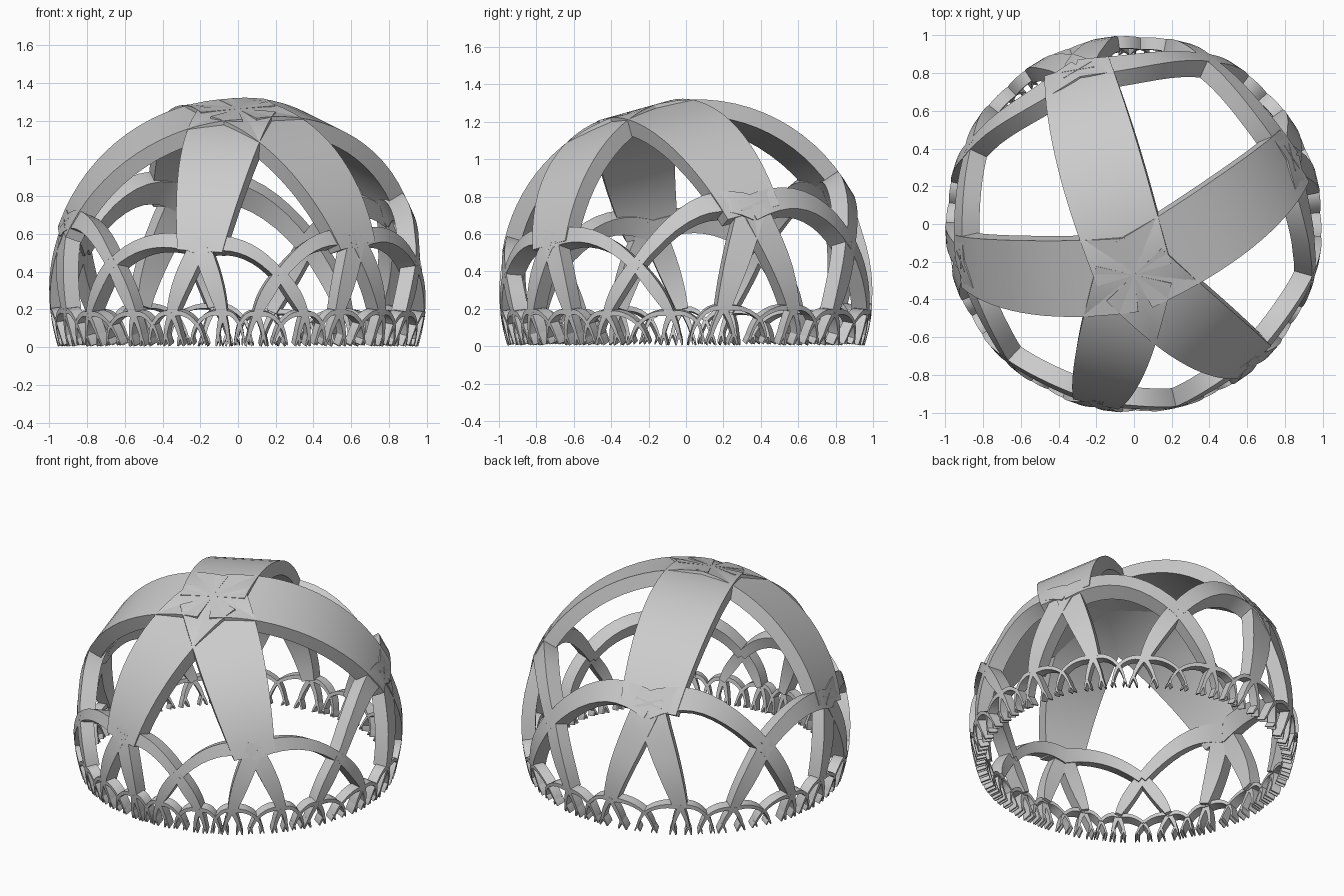
import bpy, bmesh, math
from mathutils import Vector

cube = bpy.data.objects.get("Cube")
if cube:
    bpy.data.objects.remove(cube, do_unlink=True)

CENTRE = Vector((0, 0, 0.3))
grey = bpy.data.materials.new("plain_grey")
grey.use_nodes = True
grey.diffuse_color = (0.6, 0.6, 0.6, 1)
grey.node_tree.nodes["Principled BSDF"].inputs["Base Color"].default_value = (0.6, 0.6, 0.6, 1)


def on_dome(az, z):
    """Point on the unit dome at an azimuth in degrees and a height."""
    h = max(-0.31, min(0.99, z - 0.3))
    r = math.sqrt(1 - h * h)
    bulge = 1 + 0.11 * max(0, min(z, 0.85) - 0.58)
    a = math.radians(az)
    return Vector((r * math.cos(a), r * math.sin(a), h)) * bulge


def bend(a, c, b, n):
    """Curve over the dome between two (azimuth, height) pairs."""
    pts = []
    for i in range(n + 1):
        t = i / n
        u, v, w = (1 - t) ** 2, 2 * t * (1 - t), t * t
        pts.append(on_dome(*(u * a[k] + v * c[k] + w * b[k] for k in (0, 1))))
    return pts


def strap(bm, pts, w0, w1, thick, belly=0.0):
    """Flat strap with square edges lying along the dome."""
    rings, last = [], len(pts) - 1
    for i, p in enumerate(pts):
        t = i / last
        tangent = pts[min(i + 1, last)] - pts[max(i - 1, 0)]
        n = p.normalized()
        side = n.cross(tangent).normalized()
        half = (w0 + (w1 - w0) * t + belly * math.sin(math.pi * t)) / 2
        corners = (p + side * half, p - side * half,
                   p - side * half - n * thick, p + side * half - n * thick)
        rings.append([bm.verts.new(c + CENTRE) for c in corners])
    for r, s in zip(rings, rings[1:]):
        for k in range(4):
            m = (k + 1) % 4
            bm.faces.new((r[k], r[m], s[m], s[k]))
    bm.faces.new(rings[0][::-1])
    bm.faces.new(rings[-1])


def finish(bm, name):
    bmesh.ops.recalc_face_normals(bm, faces=bm.faces)
    mesh = bpy.data.meshes.new(name)
    bm.to_mesh(mesh)
    bm.free()
    mesh.materials.append(grey)
    ob = bpy.data.objects.new(name, mesh)
    bpy.context.collection.objects.link(ob)
    bpy.ops.object.select_all(action='DESELECT')
    ob.select_set(True)
    bpy.context.view_layer.objects.active = ob
    bpy.ops.object.shade_smooth_by_angle(angle=math.radians(30))


# Joints round the dome: upper and middle ones alternate (azimuth, height)
joints = [(23, 0.74), (66, 0.56), (110, 0.82), (155, 0.54), (192, 0.65),
          (227, 0.44), (258, 0.54), (283, 0.38), (311, 0.57), (344, 0.43)]
count = len(joints)


def size(z):
    return max(0.06, 0.09 + 0.3 * (z - 0.53))


def gap_after(i):
    return (joints[(i + 1) % count][0] - joints[i][0]) % 360


# Crown: five wide arms from the top joint to the upper joints
bm = bmesh.new()
top = Vector((0, -0.27, 0.963)).normalized()
for az, z in joints[::2]:
    end = on_dome(az, z - 0.03)
    radius = end.length
    path = [top.slerp(end.normalized(), i / 16) * (1 + (radius - 1) * i / 16)
            for i in range(17)]
    strap(bm, path, 0.41, 0.24 + 0.4 * (z - 0.53), 0.09, 0.06)
finish(bm, "crown_arms")

# Arches from each upper joint down to the middle joints beside it
bm = bmesh.new()
for i in range(0, count, 2):
    az, z = joints[i]
    for way in (1, -1):
        gap = gap_after(i) if way == 1 else gap_after(i - 1)
        low = joints[(i + way) % count][1]
        control = (az + way * gap * 0.55, z + 0.0044 * gap - 0.04)
        strap(bm, bend((az - way, z - 0.01), control, (az + way * gap, low), 10),
              size(z) * 0.95, size(low) * 0.95, 0.1)
finish(bm, "side_arches")

# Two legs under every joint; their ends become the ground joints
bm = bmesh.new()
ground = []
for i, (az, z) in enumerate(joints):
    for way in (-1, 1):
        gap = gap_after(i) if way == 1 else gap_after(i - 1)
        foot = (az + way * gap * 0.29, 0.17 + 0.12 * max(0, z - 0.5))
        strap(bm, bend((az, z + 0.01), (az + way * gap * 0.19, (z + foot[1]) / 2), foot, 8),
              size(z), 0.4 * size(z) + 0.015, 0.085, 0.02)
        ground.append(foot)
finish(bm, "legs")

# Small arches linking the ground joints, meeting at lower joints halfway
arches, feet = bmesh.new(), bmesh.new()


def prongs(joint, spread, bottom, width):
    for way in (-1, 1):
        end = (joint[0] + way * spread, bottom)
        strap(feet, bend((joint[0], joint[1] + 0.005), (joint[0] + way * spread * 0.75,
              (joint[1] + bottom) / 2), end, 4), width, width * 0.55, 0.06)
        yield end


for i, a in enumerate(ground):
    b = ground[(i + 1) % len(ground)]
    span = (b[0] - a[0]) % 360
    low = (a[0] + span / 2, (a[1] + b[1]) / 2 - 0.055)
    for start, way in ((a, 1), (b, -1)):
        az = low[0] - way * span / 2
        strap(arches, bend((az, start[1]), (az + way * span * 0.28, start[1] + 0.025), low, 6),
              0.03, 0.018, 0.065)
    # forked feet under both kinds of joint
    for end in prongs(a, span * 0.15, 0.06, 0.032):
        list(prongs(end, span * 0.06, 0.005, 0.016))
    for end in prongs(low, span * 0.12, 0.04, 0.02):
        list(prongs(end, span * 0.04, 0.01, 0.011))
finish(arches, "ground_arches")
finish(feet, "forked_feet")
